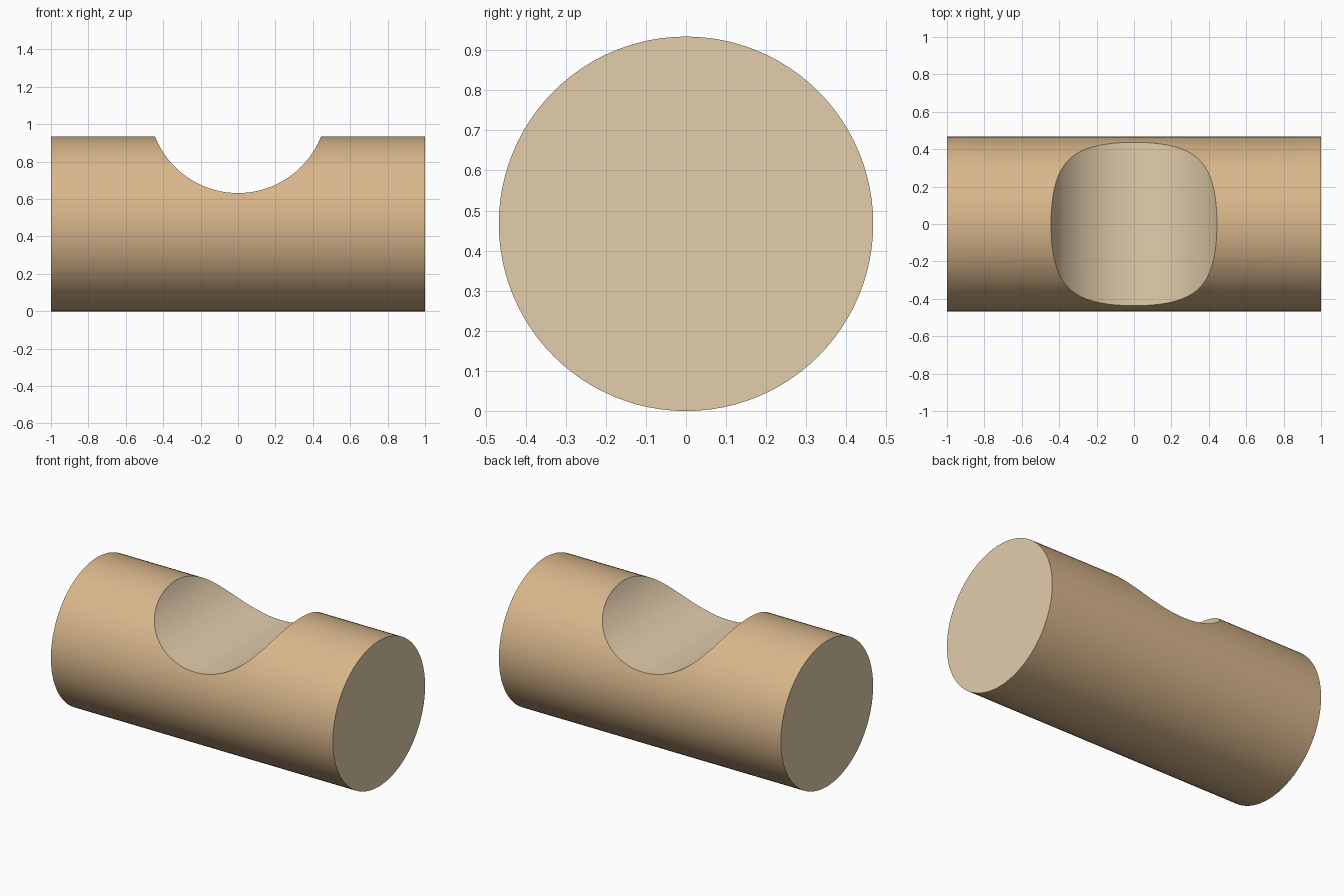
import bpy
import math

if "Cube" in bpy.data.objects:
    bpy.data.objects.remove(bpy.data.objects["Cube"])

R, CUT_R, CUT_Z = 0.467, 0.477, 1.109


def material(name, color):
    mat = bpy.data.materials.new(name)
    mat.diffuse_color = (*color, 1)
    mat.use_nodes = True
    mat.node_tree.nodes["Principled BSDF"].inputs["Base Color"].default_value = mat.diffuse_color
    return mat


outer_wood = material("outer_wood", (0.69, 0.47, 0.26))
cut_wood = material("cut_wood", (0.76, 0.61, 0.41))


def cylinder(name, radius, length, z, rotation, sides):
    bpy.ops.mesh.primitive_cylinder_add(vertices=sides, radius=radius, depth=length,
                                        location=(0, 0, z), rotation=rotation)
    obj = bpy.context.object
    obj.name = name
    bpy.ops.object.transform_apply(location=True, rotation=True, scale=True)
    obj.data.materials.append(outer_wood)
    obj.data.materials.append(cut_wood)
    return obj


# Log lying along x, with paler sawn ends
log = cylinder("notched_log", R, 2, R, (0, math.pi / 2, 0), 96)
for face in log.data.polygons:
    face.material_index = int(abs(face.normal.x) > 0.9)

# Round saddle notch across the top
cutter = cylinder("notch_cutter", CUT_R, 1.4, CUT_Z, (math.pi / 2, 0, 0), 96)
cutter.hide_render = True
for face in cutter.data.polygons:
    face.material_index = 1

bpy.context.view_layer.objects.active = log
notch = log.modifiers.new("saddle_notch", 'BOOLEAN')
notch.operation = 'DIFFERENCE'
notch.solver = 'EXACT'
notch.object = cutter
bpy.ops.object.modifier_apply(modifier=notch.name)
bpy.data.objects.remove(cutter, do_unlink=True)

# Smooth round surfaces, crisp cut edges
bpy.ops.object.select_all(action='DESELECT')
log.select_set(True)
bpy.ops.object.shade_smooth_by_angle(angle=math.radians(30))
